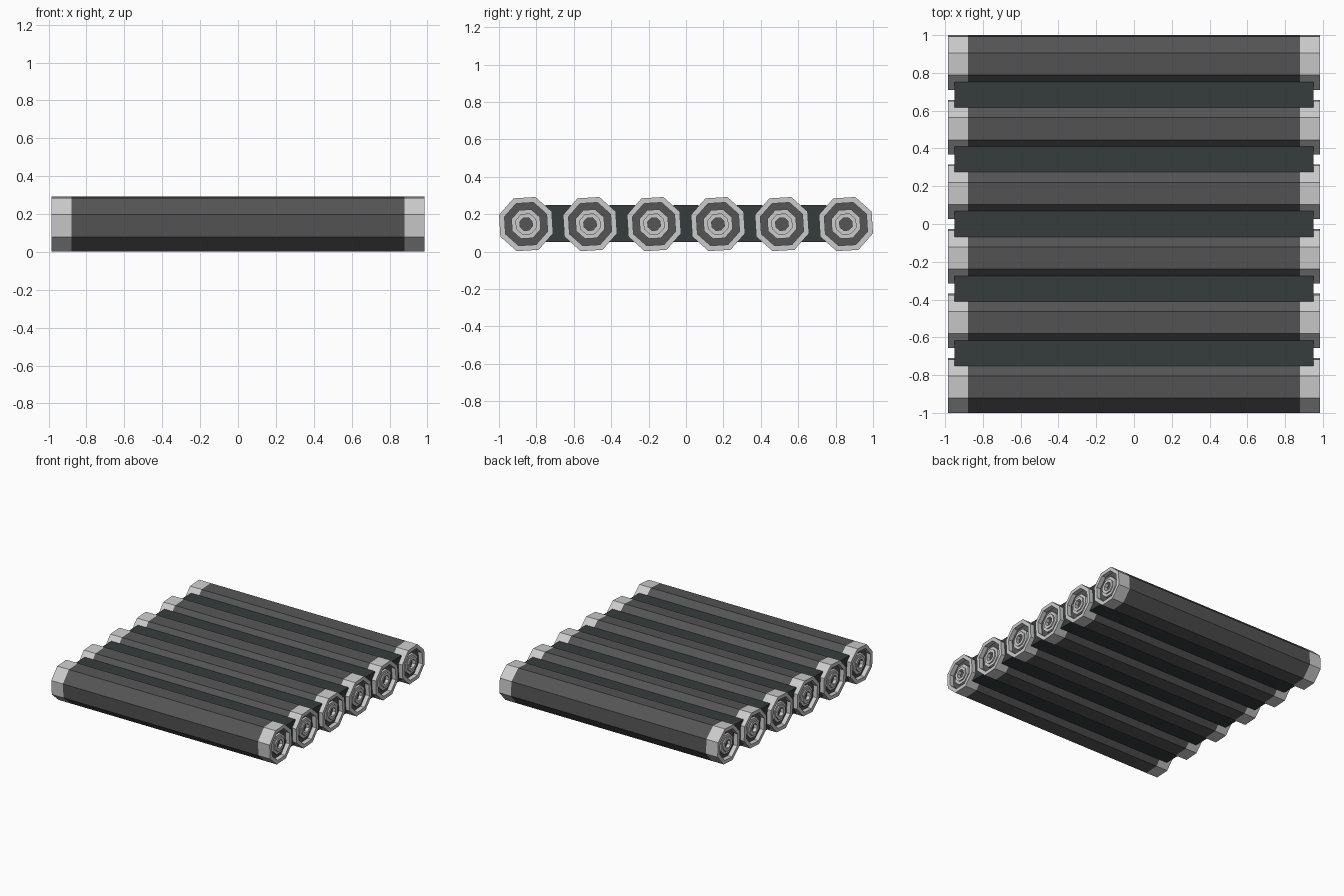
import bpy, bmesh, math

if "Cube" in bpy.data.objects:
    bpy.data.objects.remove(bpy.data.objects["Cube"])

CZ, PITCH, TWIST = 0.147, 0.342, math.radians(26)

def material(name, rgb):
    m = bpy.data.materials.new(name)
    m.diffuse_color = (*rgb, 1)
    m.use_nodes = True
    m.node_tree.nodes["Principled BSDF"].inputs["Base Color"].default_value = m.diffuse_color
    return m

RUBBER = material("dark_grey", (0.09, 0.09, 0.09))
PANEL = material("dark_teal", (0.037, 0.048, 0.048))

def lathe(name, profile, y, mat=None, closed=False):
    """Eight-sided lathe around the x axis; profile is (x, radius)."""
    bm = bmesh.new()
    loops = []
    for x, r in profile:
        loops.append([bm.verts.new((x, y + r * math.cos(TWIST + i * math.pi / 4),
                                    CZ + r * math.sin(TWIST + i * math.pi / 4)))
                      for i in range(8)])
    pairs = list(zip(loops, loops[1:]))
    if closed:
        pairs.append((loops[-1], loops[0]))
    else:
        bm.faces.new(loops[0])
        bm.faces.new(loops[-1])
    for a, b in pairs:
        for i in range(8):
            j = (i + 1) % 8
            bm.faces.new((a[i], a[j], b[j], b[i]))
    bmesh.ops.recalc_face_normals(bm, faces=bm.faces)
    finish(name, bm, mat)

def finish(name, bm, mat):
    me = bpy.data.meshes.new(name)
    bm.to_mesh(me)
    bm.free()
    if mat:
        me.materials.append(mat)
    bpy.context.collection.objects.link(bpy.data.objects.new(name, me))

def ring(name, y, x0, x1, inner, outer):
    lathe(name, [(x0, inner), (x0, outer), (x1, outer), (x1, inner)], y, closed=True)

# Six rollers: dark barrel with a narrower core, light rims and hub rings
for k in range(6):
    y = (k - 2.5) * PITCH
    lathe("roller_barrel", [(-0.95, 0.122), (-0.88, 0.122), (-0.88, 0.153),
                            (0.88, 0.153), (0.88, 0.122), (0.95, 0.122)], y, RUBBER)
    for s in (-1, 1):
        ring("roller_rim", y, s * 0.88, s * 0.985, 0.122, 0.153)
        ring("hub_outer_ring", y, s * 0.95, s * 0.968, 0.055, 0.083)
        ring("hub_inner_ring", y, s * 0.95, s * 0.978, 0.036, 0.06)

# Five flat slabs joining neighbouring rollers
for k in range(5):
    bm = bmesh.new()
    bmesh.ops.create_cube(bm, size=1)
    bmesh.ops.scale(bm, vec=(1.9, 0.136, 0.2), verts=bm.verts)
    bmesh.ops.translate(bm, vec=((0, (k - 2) * PITCH, 0.15)), verts=bm.verts)
    finish("joining_slab", bm, PANEL)
